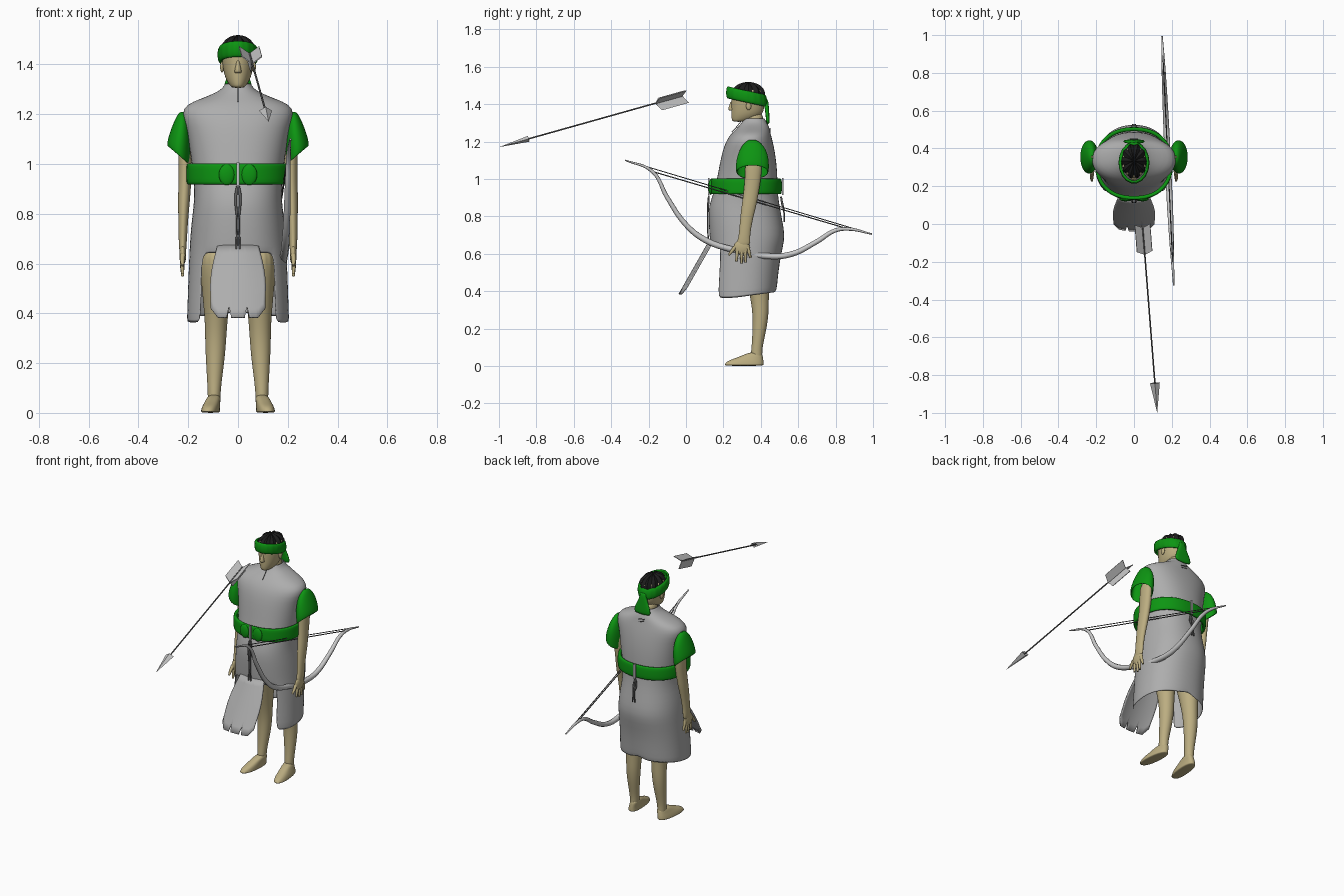
import bpy, bmesh, math
from mathutils import Vector

cube = bpy.data.objects.get("Cube")
if cube:
    bpy.data.objects.remove(cube)


def material(name, rgb):
    m = bpy.data.materials.new(name)
    m.use_nodes = True
    m.diffuse_color = (*rgb, 1)
    m.node_tree.nodes["Principled BSDF"].inputs["Base Color"].default_value = (*rgb, 1)
    return m


CLOTH = material("grey cloth", (0.42, 0.42, 0.42))
WOOD = material("pale grey", (0.58, 0.58, 0.58))
GREEN = material("green cloth", (0.004, 0.3, 0.006))
SKIN = material("skin", (0.5, 0.42, 0.22))
HAIR = material("black hair", (0.012, 0.012, 0.012))
CORD = material("dark cord", (0.12, 0.12, 0.12))


def finish(name, mesh, mat, mirror=False, thick=0, levels=0):
    ob = bpy.data.objects.new(name, mesh)
    bpy.context.collection.objects.link(ob)
    mesh.materials.clear()
    mesh.materials.append(mat)
    if thick:
        mod = ob.modifiers.new("thickness", 'SOLIDIFY')
        mod.thickness = thick
    if levels:
        mod = ob.modifiers.new("smooth", 'SUBSURF')
        mod.levels = mod.render_levels = levels
    if mirror:
        ob.modifiers.new("mirror", 'MIRROR')
    mesh.shade_smooth()
    return ob


def from_bmesh(name, bm, mat, **kw):
    bmesh.ops.recalc_face_normals(bm, faces=bm.faces)
    mesh = bpy.data.meshes.new(name)
    bm.to_mesh(mesh)
    bm.free()
    return finish(name, mesh, mat, **kw)


def loft(name, rings, mat, n=16, power=2, cap=True, shape=None, keep=None, levels=1, **kw):
    """Skin level rings given as (z, centre x, half width, front y, back y)."""
    bm = bmesh.new()
    loops = []
    for z, cx, rx, y0, y1 in rings:
        loop = []
        for i in range(n):
            a = 2 * math.pi * i / n
            s, c = math.sin(a), -math.cos(a)
            p = Vector((cx + rx * math.copysign(abs(s) ** (2 / power), s),
                        (y0 + y1) / 2 + (y1 - y0) / 2 * math.copysign(abs(c) ** (2 / power), c), z))
            loop.append(bm.verts.new(shape(p, i) if shape else p))
        loops.append(loop)
    for r, (lo, hi) in enumerate(zip(loops, loops[1:])):
        for i in range(n):
            if keep is None or keep(r, i):
                j = (i + 1) % n
                bm.faces.new((lo[i], lo[j], hi[j], hi[i]))
    if cap:
        bm.faces.new(loops[0])
        bm.faces.new(loops[-1])
    return from_bmesh(name, bm, mat, levels=levels, **kw)


def tube(name, pts, radii, mat, smooth=True, mirror=False):
    """Tapered round rod along a path."""
    cu = bpy.data.curves.new(name, 'CURVE')
    cu.dimensions, cu.bevel_depth, cu.bevel_resolution = '3D', 1, 2
    cu.use_fill_caps = True
    cu.resolution_u = 6
    sp = cu.splines.new('BEZIER' if smooth else 'POLY')
    points = sp.bezier_points if smooth else sp.points
    points.add(len(pts) - 1)
    for bp, p, r in zip(points, pts, radii):
        bp.co = p if smooth else (*p, 1)
        bp.radius = r
        if smooth:
            bp.handle_left_type = bp.handle_right_type = 'AUTO'
    tmp = bpy.data.objects.new("tmp", cu)
    bpy.context.collection.objects.link(tmp)
    mesh = bpy.data.meshes.new_from_object(
        tmp.evaluated_get(bpy.context.evaluated_depsgraph_get()))
    bpy.data.objects.remove(tmp)
    return finish(name, mesh, mat, mirror=mirror)


def ball(name, loc, size, mat, **kw):
    bm = bmesh.new()
    bmesh.ops.create_uvsphere(bm, u_segments=20, v_segments=12, radius=1)
    for v in bm.verts:
        v.co = Vector(v.co[k] * size[k] + loc[k] for k in range(3))
    return from_bmesh(name, bm, mat, **kw)


# Tunic: one shell from hem to collar, split at the front of the skirt
tunic = [(0.36, 0, .207, .12, .485), (0.45, 0, .203, .125, .49), (0.55, 0, .2, .13, .5),
         (0.64, 0, .196, .13, .52), (0.70, 0, .193, .125, .53), (0.78, 0, .186, .12, .515),
         (0.86, 0, .175, .12, .5), (0.93, 0, .178, .15, .49), (1.0, 0, .186, .165, .49),
         (1.08, 0, .197, .18, .485), (1.15, 0, .21, .195, .475), (1.205, 0, .228, .215, .463),
         (1.24, 0, .208, .24, .453), (1.262, 0, .15, .262, .448), (1.285, 0, .092, .285, .442),
         (1.305, 0, .06, .3, .43), (1.325, 0, .052, .31, .42)]


def hem(p, i):
    if p.z < 0.4:
        p.z += 0.035 * max(0, (p.y - 0.25) / 0.25) + (0.02 if i == 16 else 0)
    return p


loft("tunic", tunic, CLOTH, n=32, power=2.25, cap=False, shape=hem, thick=.006,
     keep=lambda r, i: r >= 3 or 4 <= i < 28)

# Front flap hanging forward from the split, with a lobed lower edge
bm = bmesh.new()
cols, rows, grid = 24, 8, []
for i in range(cols + 1):
    u = i / cols * 2 - 1
    low = 0.385 + 0.035 * max(0, abs(u) - .75) / .25
    low += 0.045 if i in (8, 16) else 0
    col = []
    for j in range(rows + 1):
        t = j / rows
        z = 0.675 + (low - 0.675) * t
        y = 0.125 - 0.165 * (0.675 - z) / 0.29 + 0.02 * u * u
        col.append(bm.verts.new((u * (0.082 + 0.03 * math.sin(math.pi * min(1, t * 1.2) / 1.6)), y, z)))
    grid.append(col)
for a, b in zip(grid, grid[1:]):
    for j in range(rows):
        bm.faces.new((a[j], b[j], b[j + 1], a[j + 1]))
from_bmesh("front_flap", bm, CLOTH, thick=.008)

# Belt with front and back splits, pads and cords
loft("belt", [(.915, 0, .203, .132, .507), (.925, 0, .208, .127, .513), (.96, 0, .208, .127, .514),
              (.995, 0, .208, .127, .513), (1.005, 0, .203, .132, .507)],
     GREEN, n=40, power=2.25, cap=False, thick=.02)
for side in (-1, 1):
    ball("belt_pad", (side * .045, .132, .957), (.032, .012, .042), GREEN)
for name, y in (("front_split", .122), ("back_split", .517)):
    bm = bmesh.new()
    bmesh.ops.create_cube(bm, size=1)
    for v in bm.verts:
        v.co = (v.co.x * .013, y + v.co.y * .009, .96 + v.co.z * .092)
    ob = from_bmesh(name, bm, WOOD)
    ob.data.shade_flat()
for name, y0, y1, top, end in (("front_cord", .122, .116, .91, .64), ("back_cord", .508, .522, .905, .77)):
    tube(name, [(.003, y0, top), (.009, (y0 + y1) / 2, top - .04), (.004, y1, (top + end) / 2),
                (.008, y1 + .004, end)], [.005, .006, .004, .004], CORD, mirror=True)
tube("collar_lace", [(0, .297, 1.312), (0, .272, 1.28), (0, .245, 1.25)], [.002] * 3, CORD)
for k in range(3):
    tube("back_lace", [(-.02, .449, 1.27 - k * .014), (.02, .449, 1.262 - k * .014)], [.003] * 2, CORD)

# Sleeves
loft("sleeve", [(1.035, .24, .046, .268, .442), (1.06, .238, .046, .264, .445), (1.12, .229, .042, .27, .443),
                (1.17, .224, .032, .29, .425), (1.205, .222, .018, .32, .39), (1.212, .222, .004, .35, .36)],
     GREEN, n=20, cap=False, thick=.006, levels=2, mirror=True,
     shape=lambda p, i: p + Vector((0, 0, .8 * (p.x - .24) * min(1, (1.22 - p.z) / .15))))

# Arms and hands
loft("arm", [(.64, .222, .013, .27, .338), (.665, .222, .015, .272, .345), (.695, .222, .017, .282, .342),
             (.78, .22, .02, .288, .356), (.86, .217, .025, .297, .378), (.93, .213, .026, .308, .39),
             (1.02, .213, .028, .315, .405), (1.12, .212, .028, .315, .41)],
     SKIN, levels=2, mirror=True)
ball("palm", (.222, .298, .635), (.014, .043, .04), SKIN, mirror=True)
for ya, yb, zb in ((.262, .228, .592), (.278, .268, .558), (.298, .297, .549), (.316, .318, .553), (.33, .345, .578)):
    tube("finger", [(.222, ya, .635), (.224, (ya + yb) / 2, (.635 + zb) / 2), (.222, yb, zb)],
         [.011, .009, .006], SKIN, mirror=True)

# Legs and feet
loft("leg", [(.02, .097, .024, .348, .41), (.07, .096, .026, .346, .407), (.12, .095, .029, .352, .413),
             (.2, .092, .037, .355, .432), (.28, .09, .043, .355, .443), (.36, .088, .045, .345, .443),
             (.5, .086, .06, .31, .45), (.68, .085, .08, .26, .46)],
     SKIN, levels=2, mirror=True)
foot = loft("foot", [(0, .108, .036, .205, .415), (.008, .108, .037, .205, .416), (.028, .106, .034, .22, .415),
                     (.045, .102, .03, .275, .412), (.075, .097, .025, .34, .408)],
            SKIN, n=20, power=2.4, levels=2, mirror=True,
            shape=lambda p, i: Vector((p.x + (.34 - p.y) * .09, p.y, p.z)))

# Neck, head, nose and ears
loft("neck", [(1.25, 0, .044, .31, .415), (1.3, 0, .042, .315, .415), (1.36, 0, .045, .31, .415)], SKIN)
loft("head", [(1.305, 0, .022, .25, .31), (1.318, 0, .036, .243, .37), (1.345, 0, .052, .241, .41),
              (1.38, 0, .06, .241, .42), (1.415, 0, .065, .241, .422), (1.46, 0, .066, .242, .42),
              (1.49, 0, .055, .26, .405)], SKIN, n=20, levels=2)
loft("nose", [(1.364, 0, .016, .229, .26), (1.374, 0, .016, .222, .26), (1.395, 0, .01, .231, .26),
              (1.42, 0, .007, .239, .26)], SKIN, n=8)
ball("ear", (.064, .335, 1.39), (.008, .014, .022), SKIN, mirror=True)

# Hair: ridged cap
hair = ball("hair", (0, 0, 0), (1, 1, 1), HAIR)
for v in hair.data.vertices:
    ridge = 1 + .05 * math.cos(10 * math.atan2(v.co.y, v.co.x))
    v.co = (v.co.x * .067 * ridge, .333 + v.co.y * .09 * ridge, 1.45 + v.co.z * .064 + .009 * (ridge - 1) * 10)
hair.data.shade_flat()


# Wrinkled headband and its tail
def wrinkle(p, i):
    f = 1 + (.03 if i % 2 else -.02)
    return Vector((p.x * f, .325 + (p.y - .325) * f, p.z - .22 * (p.y - .325)))


loft("headband", [(1.405, 0, .072, .222, .427), (1.415, 0, .08, .216, .434), (1.44, 0, .082, .213, .435),
                  (1.465, 0, .08, .217, .43), (1.475, 0, .07, .224, .422)],
     GREEN, n=36, cap=False, shape=wrinkle, thick=.012)
loft("headband_tail", [(1.29, 0, .064, .428, .448), (1.33, 0, .054, .427, .447), (1.37, 0, .036, .422, .444),
                       (1.405, 0, .018, .416, .442), (1.43, 0, .026, .41, .436)], GREEN, power=3)

# Bow in the left hand, and its string
bow = [(-.325, 1.1), (-.18, 1.04), (-.1, .9), (0, .755), (.1, .675), (.25, .622), (.44, .587),
       (.56, .597), (.7, .665), (.8, .725), (.87, .732), (.995, .705)]
side_x = lambda y: .195 - .047 * y
tube("bow", [(side_x(y), y, z) for y, z in bow],
     [.004, .009, .012, .014, .016, .016, .016, .015, .013, .011, .009, .004], WOOD)
tube("bow_string", [(side_x(y), y, z) for y, z in (bow[1], bow[-2])], [.003] * 2, CORD, smooth=False)
tube("bow_string_ends", [(side_x(y), y, z) for y, z in (bow[0], bow[-1])], [.0025] * 2, CORD, smooth=False)

# Arrow: shaft, four-sided head and swept fletching
tip, nock = Vector((.123, -1, 1.17)), Vector((.046, -.02, 1.445))
d = (nock - tip).normalized()
right = d.cross(Vector((0, 0, 1))).normalized()
up = right.cross(d)
tube("arrow_shaft", [tip + d * .1, nock], [.004] * 2, CORD, smooth=False)
bm = bmesh.new()
base = [bm.verts.new(tip + d * .165 + right * a + up * b) for a, b in ((.026, 0), (0, .016), (-.026, 0), (0, -.016))]
point, notch = bm.verts.new(tip), bm.verts.new(tip + d * .14)
for a, b in zip(base, base[1:] + base[:1]):
    bm.faces.new((a, b, point))
    bm.faces.new((b, a, notch))
from_bmesh("arrow_head", bm, WOOD).data.shade_flat()
bm = bmesh.new()
for k in range(3):
    out = (right * math.cos(k * 2.094 + .52) + up * math.sin(k * 2.094 + .52)) * .046
    bm.faces.new([bm.verts.new(p) for p in (nock - d * .15, nock - d * .125 + out, nock + d * .025 + out, nock)])
from_bmesh("fletching", bm, WOOD, thick=.004).data.shade_flat()
